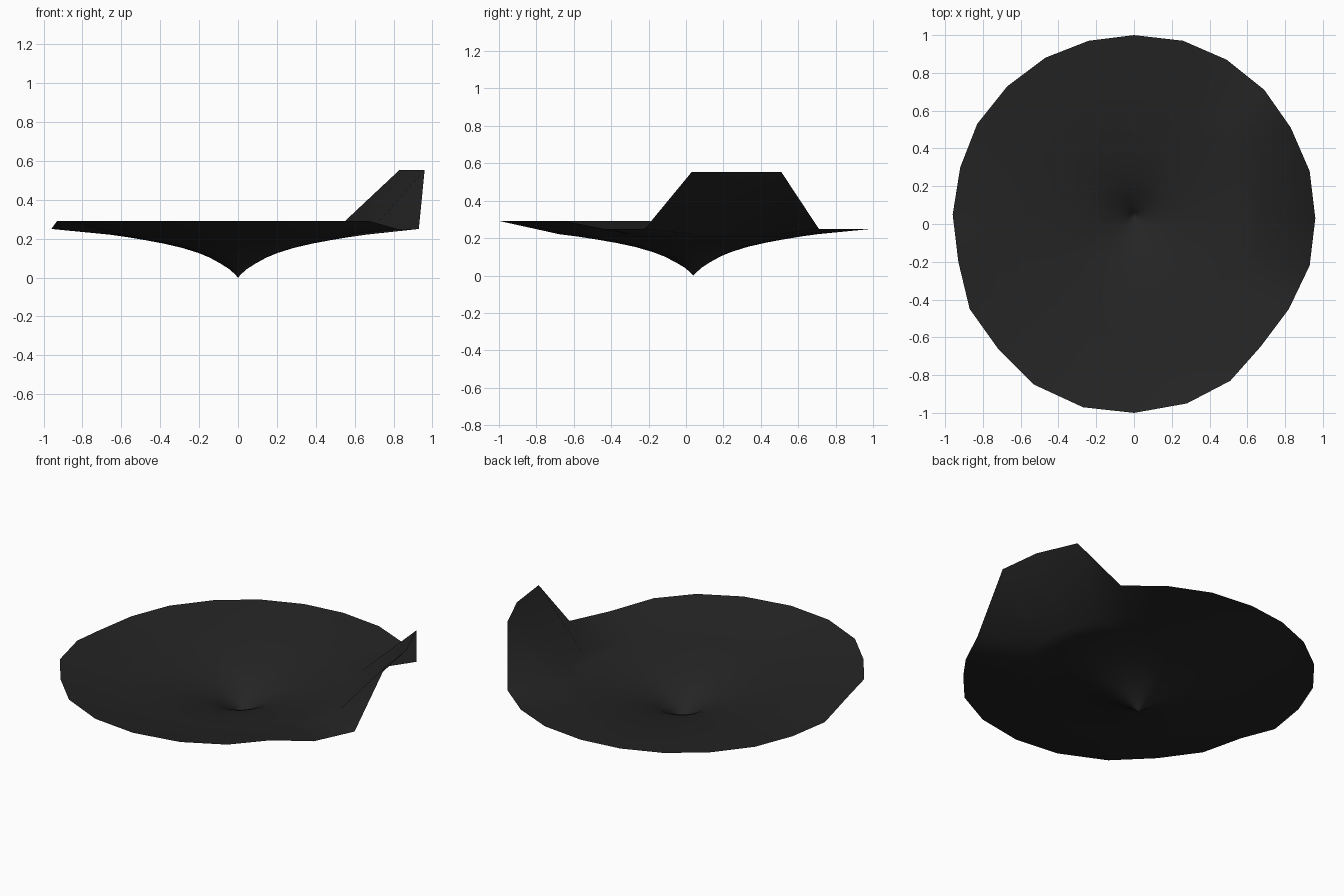
import bpy, bmesh

if "Cube" in bpy.data.objects:
    bpy.data.objects.remove(bpy.data.objects["Cube"])

# Slightly irregular 24-sided rim, clockwise from the back: x, y
RIM = [(0, 1), (.26, .97), (.49, .87), (.69, .71), (.83, .51), (.93, .28),
       (.96, .03), (.93, -.22), (.82, -.45), (.67, -.65), (.51, -.83), (.28, -.95),
       (0, -1), (-.27, -.97), (-.53, -.85), (-.72, -.66), (-.87, -.45), (-.93, -.20),
       (-.96, .05), (-.92, .30), (-.83, .53), (-.67, .73), (-.47, .88), (-.24, .97)]
# Funnel profile: fraction of the rim radius, height
PROFILE = [(.02, .02), (.045, .042), (.09, .07), (.15, .102), (.21, .126), (.30, .153),
           (.40, .175), (.50, .193), (.60, .209), (.69, .221), (1, .25)]
CY = .04


def rim_height(i):
    if i in (4, 5, 6):      # upturned flap on the right
        return .553
    if 9 <= i <= 17:        # slightly lifted front lip
        return .292
    return .25


black = bpy.data.materials.new("charcoal_black")
black.diffuse_color = (.018, .018, .018, 1)
black.use_nodes = True
black.node_tree.nodes["Principled BSDF"].inputs["Base Color"].default_value = black.diffuse_color

# Thin funnel-shaped leaf
bm = bmesh.new()
tip = bm.verts.new((0, CY, 0))
rings = []
for f, z in PROFILE:
    rings.append([bm.verts.new((x * f, CY + (y - CY) * f, rim_height(i) if f == 1 else z))
                  for i, (x, y) in enumerate(RIM)])
n = len(RIM)
for i in range(n):
    j = (i + 1) % n
    bm.faces.new((tip, rings[0][j], rings[0][i]))
    for a, b in zip(rings, rings[1:]):
        bm.faces.new((a[i], a[j], b[j], b[i]))
for face in bm.faces:
    face.smooth = True
bm.normal_update()
if sum(f.normal.z for f in bm.faces) < 0:
    bmesh.ops.reverse_faces(bm, faces=bm.faces[:])

mesh = bpy.data.meshes.new("funnel_disc")
bm.to_mesh(mesh)
bm.free()
mesh.materials.append(black)
bpy.context.collection.objects.link(bpy.data.objects.new("funnel_disc", mesh))
